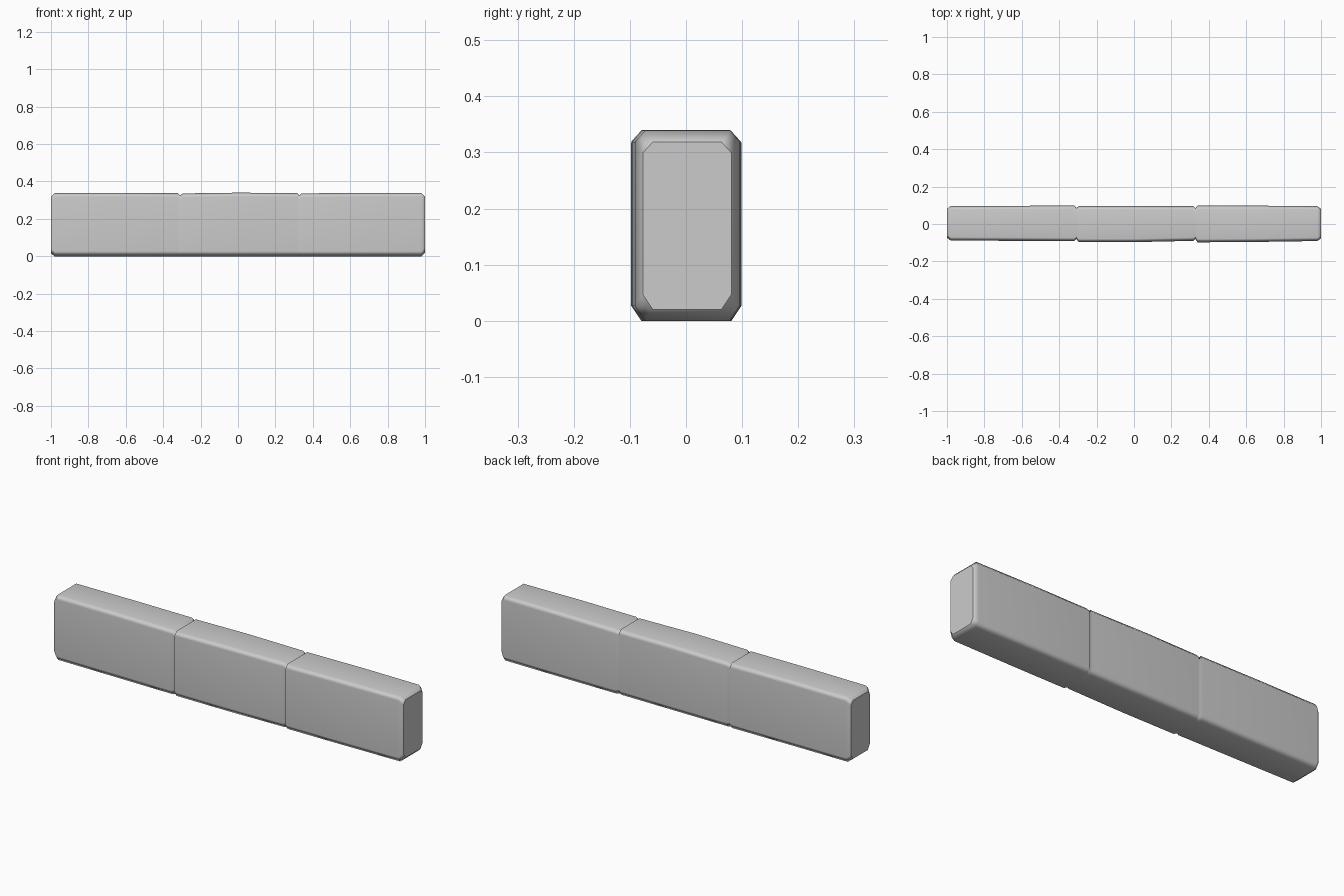
import bpy, bmesh


def section(y0, y1, top, inset, drop, lift):
    """Octagonal profile; inset narrows the sides, drop/lift pull in top and bottom."""
    a, b, t, c = y0 + inset, y1 - inset, top - drop, 0.018
    low = 0.003 + lift
    return [(a + c, low), (b - c, low), (b, low + 0.027), (b, t - 0.02),
            (b - c, t), (a + c, t), (a, t - 0.02), (a, low + 0.027)]


# Stations along the wall: x, front y, back y, top z, inset, top drop, bottom lift
stations = [
    (-1.0, -0.088, 0.096, 0.338, 0.014, 0.018, 0.015),
    (-0.98, -0.088, 0.096, 0.341, 0.0, 0.0, 0.0),
    (-0.65, -0.090, 0.097, 0.342, 0.0, 0.0, 0.0),
    (-0.32, -0.092, 0.099, 0.340, 0.0, 0.0, 0.0),
    (-0.308, -0.092, 0.098, 0.340, 0.012, 0.012, 0.0),   # left joint
    (-0.296, -0.097, 0.096, 0.339, 0.0, 0.0, 0.0),
    (0.0, -0.097, 0.096, 0.343, 0.0, 0.0, 0.0),
    (0.318, -0.090, 0.095, 0.341, 0.0, 0.0, 0.0),
    (0.328, -0.092, 0.096, 0.340, 0.012, 0.012, 0.0),    # right joint
    (0.34, -0.098, 0.098, 0.339, 0.0, 0.0, 0.0),
    (0.65, -0.096, 0.098, 0.342, 0.0, 0.0, 0.0),
    (0.98, -0.091, 0.096, 0.342, 0.0, 0.0, 0.0),
    (1.0, -0.091, 0.095, 0.340, 0.014, 0.018, 0.02),
]

# Loft the three-block wall through the stations
bm = bmesh.new()
rings = [[bm.verts.new((x, y, z - 0.003)) for y, z in section(*rest)]
         for x, *rest in stations]
for r, s in zip(rings, rings[1:]):
    for i in range(8):
        j = (i + 1) % 8
        bm.faces.new((r[i], r[j], s[j], s[i])).smooth = True
for cap in (rings[0], rings[-1]):
    bm.faces.new(cap)
bmesh.ops.recalc_face_normals(bm, faces=bm.faces[:])

mesh = bpy.data.meshes.new("stone_block_wall")
bm.to_mesh(mesh)
bm.free()
wall = bpy.data.objects.new("stone_block_wall", mesh)
bpy.context.collection.objects.link(wall)

# Face-weighted normals keep the broad sides flat and the bevels soft
weighted = wall.modifiers.new("soft_bevels", 'WEIGHTED_NORMAL')
weighted.keep_sharp = True
